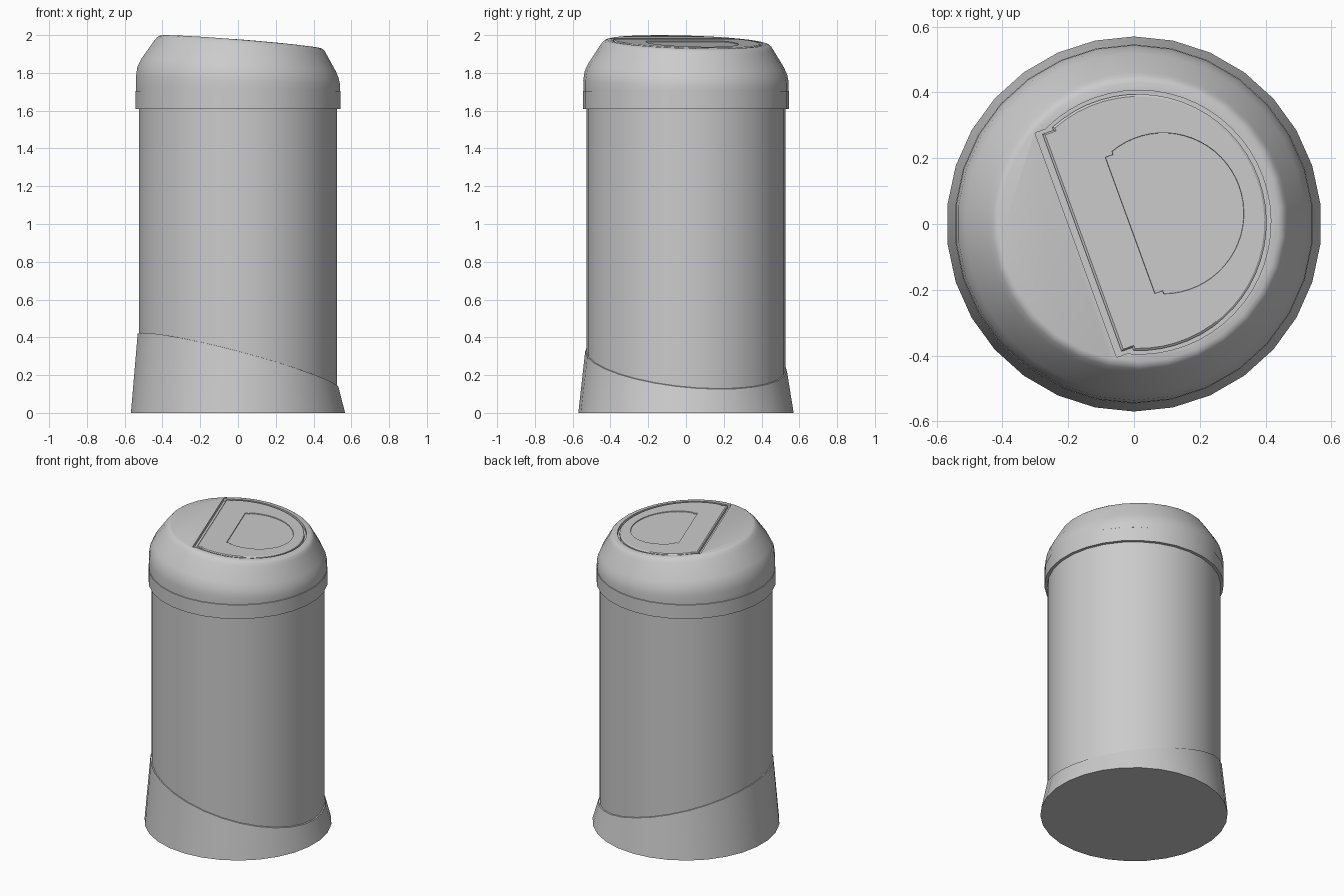
import bpy, bmesh
from math import cos, sin, pi, radians, acos

if "Cube" in bpy.data.objects:
    bpy.data.objects.remove(bpy.data.objects["Cube"])

TILT = radians(20)      # direction in which base rim, lid and flap slope down
SIDES = 30
TOP_Z, TOP_SLOPE, TOP_SHIFT = 1.965, 0.085, 0.016


def loft(name, loops):
    """Skin a stack of equal-length point loops and cap both ends."""
    bm = bmesh.new()
    rows = [[bm.verts.new(p) for p in loop] for loop in loops]
    for a, b in zip(rows, rows[1:]):
        n = len(a)
        for i in range(n):
            j = (i + 1) % n
            bm.faces.new((a[i], a[j], b[j], b[i]))
    bm.faces.new(rows[0][::-1])
    bm.faces.new(rows[-1])
    bmesh.ops.recalc_face_normals(bm, faces=bm.faces[:])
    mesh = bpy.data.meshes.new(name)
    bm.to_mesh(mesh)
    bm.free()
    obj = bpy.data.objects.new(name, mesh)
    bpy.context.collection.objects.link(obj)
    return obj


def ring(r, z, slope=0.0, shift=0.0):
    """Circle sheared along the tilt direction."""
    pts = []
    for i in range(SIDES):
        a = radians(6) + 2 * pi * i / SIDES
        x = r * cos(a) + shift * cos(TILT)
        y = r * sin(a) + shift * sin(TILT)
        pts.append((x, y, z - slope * (x * cos(TILT) + y * sin(TILT))))
    return pts


def d_loop(u0, r, uc, h, step=0.035, notch=0.01, n=36):
    """D-shaped outline lying on the sloped lid top, h above it."""
    start = u0 + step
    end = acos((start - uc) / r)
    w = r * sin(end) - notch
    uv = [(u0, -w), (start, -w)]
    uv += [(uc + r * cos(a), r * sin(a))
           for a in (-end + 2 * end * i / n for i in range(n + 1))]
    uv += [(start, w), (u0, w)]
    return [(u * cos(TILT) - v * sin(TILT), u * sin(TILT) + v * cos(TILT),
             TOP_Z - TOP_SLOPE * u + h) for u, v in uv]


def smooth(obj):
    bpy.ops.object.select_all(action='DESELECT')
    obj.select_set(True)
    bpy.context.view_layer.objects.active = obj
    bpy.ops.object.shade_smooth_by_angle(angle=radians(30))


# Flared base with slanted rim
base = loft("base", [ring(0.57, 0), ring(0.534, 0.275, 0.28),
                     ring(0.522, 0.277, 0.28), ring(0.51, 0.2, 0.28)])

# Bin body
body = loft("body", [ring(0.527, 0.03), ring(0.527, 1.66)])

# Collar band
collar = loft("collar", [ring(0.52, 1.61), ring(0.546, 1.61),
                         ring(0.546, 1.703), ring(0.54, 1.707)])

# Sloped lid
lid = loft("lid", [
    ring(0.543, 1.70), ring(0.544, 1.755, 0.04), ring(0.536, 1.80, 0.06),
    ring(0.518, 1.84, 0.07, 0.004), ring(0.458, 1.935, 0.08, 0.012),
    ring(0.446, 1.953, TOP_SLOPE, TOP_SHIFT),
    ring(0.436, 1.961, TOP_SLOPE, TOP_SHIFT),
    ring(0.424, TOP_Z, TOP_SLOPE, TOP_SHIFT)])

# Recess in the lid for the flap
cutter = loft("flap_cutter", [d_loop(-0.188, 0.401, TOP_SHIFT, h, notch=0.001)
                              for h in (-0.02, 0.05)])
cutter.hide_render = True
mod = lid.modifiers.new("recess", 'BOOLEAN')
mod.operation, mod.solver, mod.object = 'DIFFERENCE', 'EXACT', cutter
bpy.context.view_layer.objects.active = lid
bpy.ops.object.modifier_apply(modifier=mod.name)
bpy.data.objects.remove(cutter)

# D-shaped flap with a shallow inner push panel
flap = loft("flap", [
    d_loop(-0.168, 0.390, 0.014, -0.022), d_loop(-0.168, 0.390, 0.014, -0.003),
    d_loop(-0.161, 0.383, 0.014, 0.002),
    d_loop(-0.013, 0.245, 0.095, 0.002, 0.025),
    d_loop(-0.012, 0.244, 0.095, -0.003, 0.025)])

for part in (base, body, collar, lid, flap):
    smooth(part)
